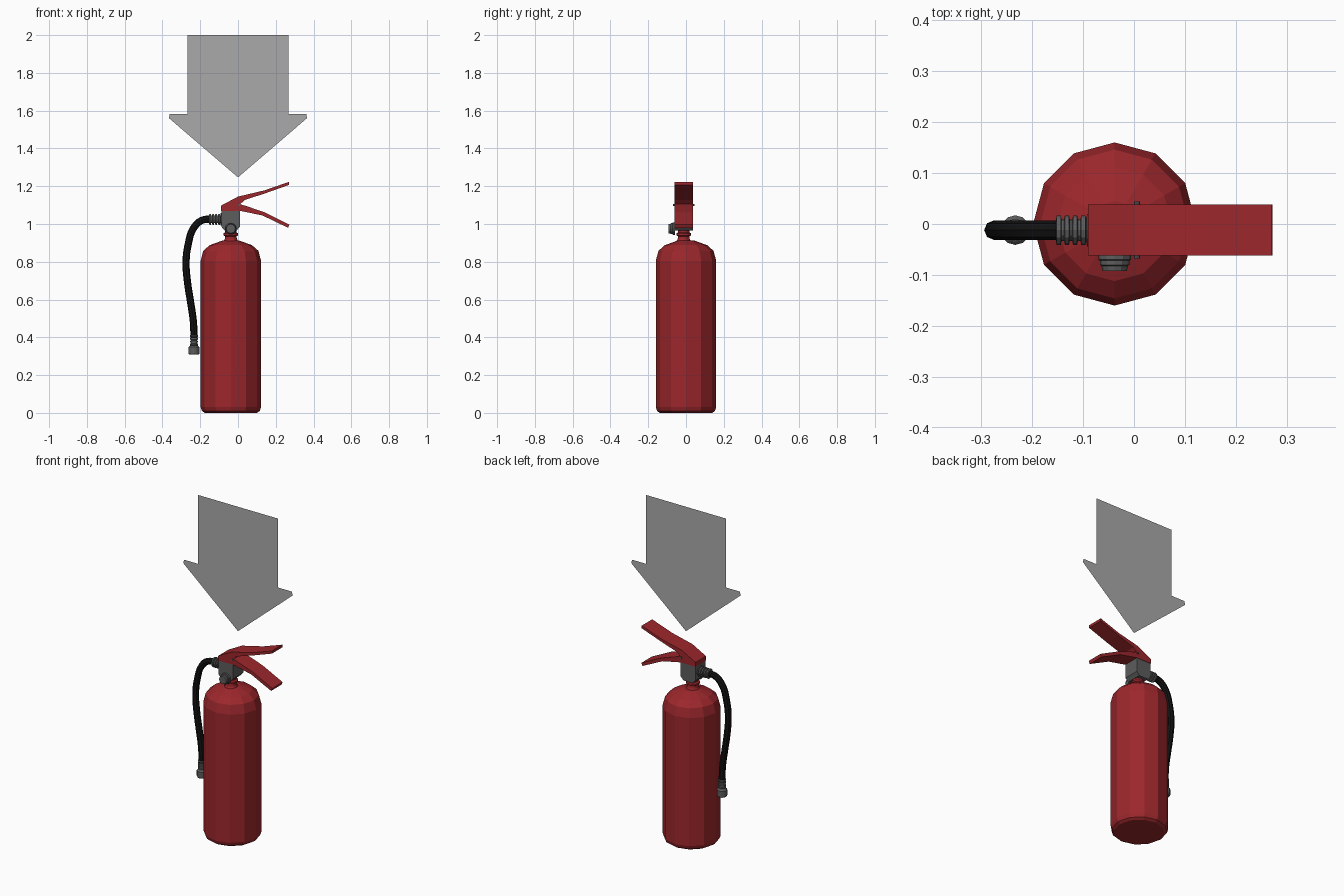
import bpy, bmesh, math
from mathutils import Vector, Matrix

if "Cube" in bpy.data.objects:
    bpy.data.objects.remove(bpy.data.objects["Cube"])

CX, CY = -0.038, -0.012   # tank axis x, valve centre line y


def material(name, rgb):
    m = bpy.data.materials.new(name)
    m.diffuse_color = (*rgb, 1)
    m.use_nodes = True
    m.node_tree.nodes["Principled BSDF"].inputs["Base Color"].default_value = m.diffuse_color
    return m


RED = material("red_paint", (0.33, 0.02, 0.025))
BLACK = material("black_rubber", (0.006, 0.006, 0.006))
STEEL = material("dark_steel", (0.11, 0.11, 0.11))
GREY = material("sign_grey", (0.4, 0.4, 0.4))


def finish(bm, name, mat):
    bmesh.ops.recalc_face_normals(bm, faces=bm.faces)
    me = bpy.data.meshes.new(name)
    bm.to_mesh(me)
    bm.free()
    me.materials.append(mat)
    ob = bpy.data.objects.new(name, me)
    bpy.context.collection.objects.link(ob)
    return ob


def lathe(name, profile, sides, origin, axis, mat):
    """Capped revolve of (radius, height) pairs around an axis."""
    bm = bmesh.new()
    rot = Vector((0, 0, 1)).rotation_difference(Vector(axis)).to_matrix().to_4x4()
    place = Matrix.Translation(origin) @ rot
    rings = []
    for r, h in profile:
        angles = [2 * math.pi * i / sides for i in range(sides)]
        rings.append([bm.verts.new(place @ Vector((r * math.cos(a), r * math.sin(a), h)))
                      for a in angles])
    for a, b in zip(rings, rings[1:]):
        for i in range(sides):
            j = (i + 1) % sides
            bm.faces.new((a[i], a[j], b[j], b[i]))
    bm.faces.new(rings[0])
    bm.faces.new(rings[-1])
    return finish(bm, name, mat)


def plate(name, outline, y0, y1, mat):
    """Polygon in the xz plane, extruded from y0 to y1 (flat if equal)."""
    bm = bmesh.new()
    face = bm.faces.new([bm.verts.new((x, y0, z)) for x, z in outline])
    if y1 != y0:
        res = bmesh.ops.extrude_face_region(bm, geom=[face])
        verts = [g for g in res["geom"] if isinstance(g, bmesh.types.BMVert)]
        bmesh.ops.translate(bm, verts=verts, vec=(0, y1 - y0, 0))
    return finish(bm, name, mat)


def ribbed(count, start, pitch, outer, inner):
    """Profile of evenly spaced raised rings."""
    pts = []
    for i in range(count):
        h = start + i * pitch
        pts += [(inner, h), (outer, h + 0.1 * pitch),
                (outer, h + 0.6 * pitch), (inner, h + 0.7 * pitch)]
    return pts


# Tank
lathe("tank", [(0.138, 0), (0.153, 0.01), (0.16, 0.03), (0.16, 0.805), (0.146, 0.858),
               (0.112, 0.888), (0.045, 0.912)], 12, (CX, 0, 0), (0, 0, 1), RED)

# Neck with raised collar
lathe("neck", [(0.045, 0.90), (0.032, 0.92), (0.03, 0.935), (0.039, 0.94), (0.039, 0.95),
               (0.03, 0.956), (0.03, 0.98)], 12, (CX, CY, 0), (0, 0, 1), RED)

# Valve block
plate("valve_block", [(-0.088, 1.07), (-0.088, 0.985), (-0.07, 0.965), (-0.008, 0.965),
                      (0.01, 0.985), (0.01, 1.07)], -0.06, 0.036, STEEL)

# Squeeze handle: upper lever and lower grip as one forked profile
plate("squeeze_handle", [
    (-0.09, 1.07), (-0.09, 1.097), (0.0, 1.145), (0.14, 1.178), (0.27, 1.223),
    (0.27, 1.207), (0.14, 1.161), (0.035, 1.127), (0.012, 1.105), (0.05, 1.093),
    (0.14, 1.062), (0.272, 0.997), (0.265, 0.98), (0.13, 1.045), (0.01, 1.07)],
    -0.062, 0.038, RED)

# Pivot pin through the handle
lathe("pivot_pin", [(0.006, -0.056), (0.006, 0.056)], 8, (0.006, CY, 1.10), (0, 1, 0), STEEL)

# Pressure gauge on the front
lathe("pressure_gauge", [(0.032, 0), (0.032, 0.012), (0.029, 0.014), (0.029, 0.022),
                         (0.026, 0.024), (0.024, 0.034)],
      12, (CX, -0.058, 0.975), (0, -1, 0), STEEL)

# Ribbed hose connector on the valve
lathe("hose_connector", [(0.032, 0), (0.032, 0.006)] + ribbed(4, 0.008, 0.016, 0.029, 0.021),
      12, (-0.086, CY, 1.025), (-1, 0, 0), STEEL)

# Hose
curve = bpy.data.curves.new("hose", "CURVE")
curve.dimensions = "3D"
curve.bevel_depth = 0.019
curve.bevel_resolution = 2
curve.resolution_u = 4
curve.use_fill_caps = True
path = [(-0.13, 1.025), (-0.19, 1.02), (-0.237, 0.975), (-0.262, 0.90), (-0.275, 0.80),
        (-0.267, 0.69), (-0.25, 0.58), (-0.236, 0.48), (-0.233, 0.39)]
spline = curve.splines.new("BEZIER")
spline.bezier_points.add(len(path) - 1)
for p, (x, z) in zip(spline.bezier_points, path):
    p.co = (x, CY, z)
    p.handle_left_type = p.handle_right_type = "AUTO"
hose = bpy.data.objects.new("hose", curve)
bpy.context.collection.objects.link(hose)
curve.materials.append(BLACK)
bpy.context.view_layer.objects.active = hose
hose.select_set(True)
bpy.ops.object.convert(target="MESH")
bpy.ops.object.shade_smooth_by_angle()

# Nozzle at the hose end
lathe("nozzle", [(0.025, 0.308), (0.029, 0.315), (0.029, 0.348), (0.023, 0.355)]
      + ribbed(4, 0.357, 0.015, 0.022, 0.017), 12, (-0.233, CY, 0), (0, 0, 1), STEEL)

# Flat marker arrow above, with a square panel on its front
half = [(0.267, 2.0), (0.267, 1.583), (0.362, 1.583), (0.365, 1.56)]
arrow = half + [(0, 1.247)] + [(-x, z) for x, z in reversed(half)]
plate("marker_arrow", arrow, 0, 0, GREY)
plate("marker_panel", [(-0.215, 1.54), (0.215, 1.54), (0.215, 1.97), (-0.215, 1.97)],
      -0.003, -0.003, GREY)
